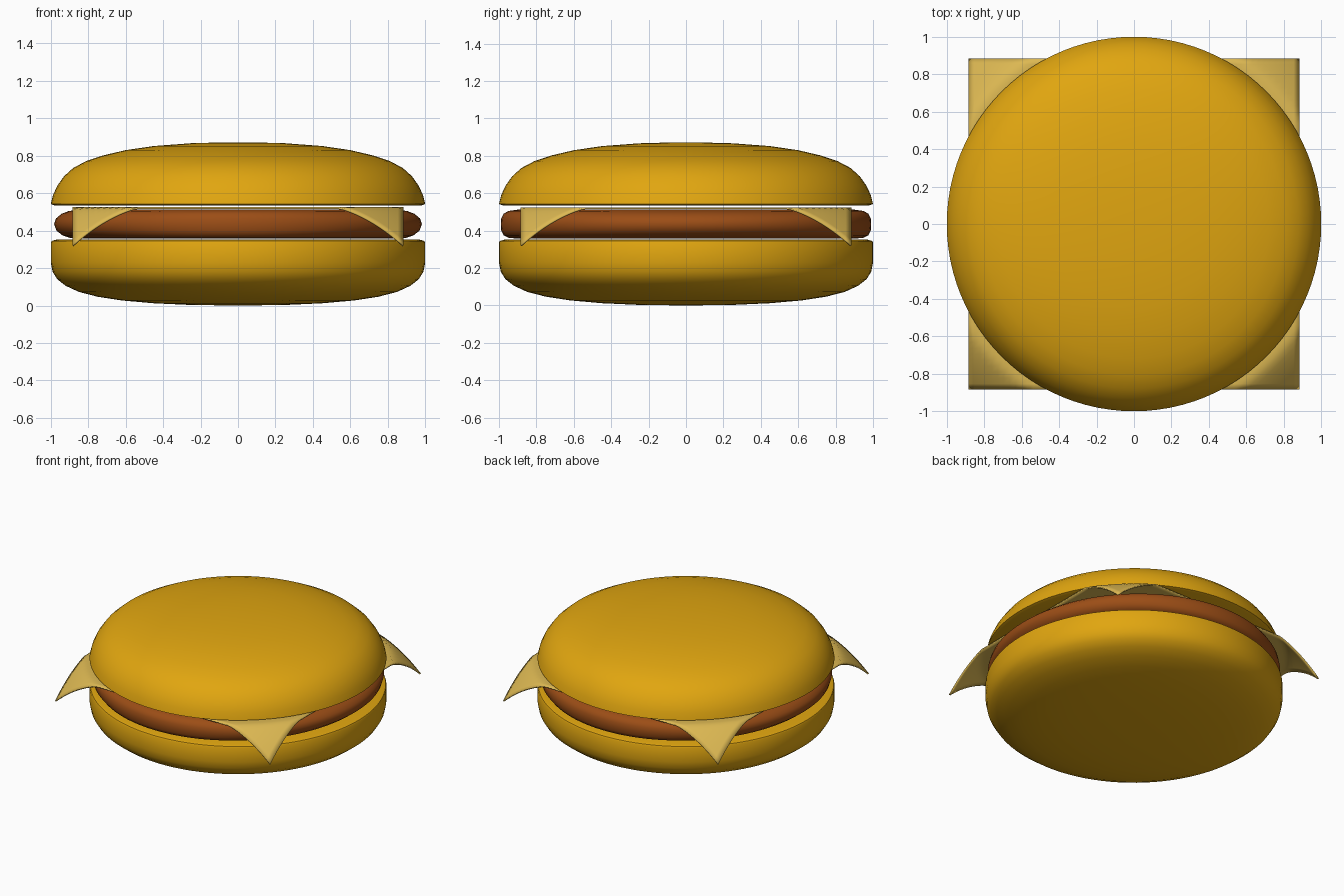
import bpy, bmesh, math

if "Cube" in bpy.data.objects:
    bpy.data.objects.remove(bpy.data.objects["Cube"])


def material(name, rgb):
    m = bpy.data.materials.new(name)
    m.diffuse_color = (*rgb, 1)
    m.use_nodes = True
    m.node_tree.nodes["Principled BSDF"].inputs["Base Color"].default_value = m.diffuse_color
    return m


def finish(name, bm, mat, angle=40):
    bmesh.ops.recalc_face_normals(bm, faces=bm.faces)
    me = bpy.data.meshes.new(name)
    bm.to_mesh(me)
    bm.free()
    me.materials.append(mat)
    ob = bpy.data.objects.new(name, me)
    bpy.context.collection.objects.link(ob)
    bpy.ops.object.select_all(action='DESELECT')
    ob.select_set(True)
    bpy.context.view_layer.objects.active = ob
    bpy.ops.object.shade_smooth_by_angle(angle=math.radians(angle))
    return ob


def lathe(profile, segments=96):
    """Revolve an (r, z) profile that starts and ends on the axis."""
    bm = bmesh.new()
    verts = [bm.verts.new((r, 0, z)) for r, z in profile]
    edges = [bm.edges.new(p) for p in zip(verts, verts[1:])]
    bmesh.ops.spin(bm, geom=verts + edges, cent=(0, 0, 0), axis=(0, 0, 1),
                   angle=2 * math.pi, steps=segments, use_merge=True)
    bmesh.ops.remove_doubles(bm, verts=bm.verts, dist=0.0005)
    return bm


bun = material("bun", (0.75, 0.38, 0.005))
meat = material("meat", (0.33, 0.075, 0.008))
yellow = material("cheese", (0.72, 0.48, 0.085))

# Bottom bun: rounded underside, flat cut top
finish("bottom_bun", lathe([
    (0, 0), (0.25, 0.003), (0.45, 0.012), (0.62, 0.027), (0.75, 0.047),
    (0.85, 0.073), (0.92, 0.105), (0.965, 0.14), (0.99, 0.18), (1, 0.23),
    (1, 0.335), (0.995, 0.345), (0.97, 0.352), (0, 0.352)]), bun)

# Top bun: low dome with flat cut underside
finish("top_bun", lathe([
    (0, 0.535), (0.98, 0.535), (1, 0.542), (0.988, 0.59), (0.965, 0.64),
    (0.93, 0.69), (0.88, 0.735), (0.81, 0.772), (0.72, 0.802),
    (0.6, 0.83), (0.45, 0.852), (0.25, 0.867), (0.1, 0.871), (0, 0.872)]), bun)

# Patty: rounded disc, softer rim towards the sides than front and back
bm = lathe([(0, 0.357), (0.9, 0.357), (0.95, 0.362), (0.975, 0.375),
            (0.988, 0.4), (0.99, 0.435), (0.988, 0.465), (0.975, 0.49),
            (0.95, 0.505), (0.9, 0.512), (0, 0.512)])
for v in bm.verts:
    r = v.co.xy.length
    if r > 0.5:
        t = (v.co.z - 0.435) / 0.077
        c2 = (v.co.x / r) ** 2
        k = 1 - c2 * (0.008 + 0.05 * t * t)
        v.co.x *= k
        v.co.y *= k
finish("patty", bm, meat)

# Cheese: thin square slice whose corners droop beyond the bun
bm = bmesh.new()
bmesh.ops.create_grid(bm, x_segments=56, y_segments=56, size=0.885)
for v in bm.verts:
    d = max(0, v.co.xy.length - 1.04)
    v.co.z = 0.525 - 0.62 * d - 1.6 * d * d
cheese = finish("cheese_slice", bm, yellow)
solid = cheese.modifiers.new("thickness", 'SOLIDIFY')
solid.thickness = 0.01
solid.offset = -1
